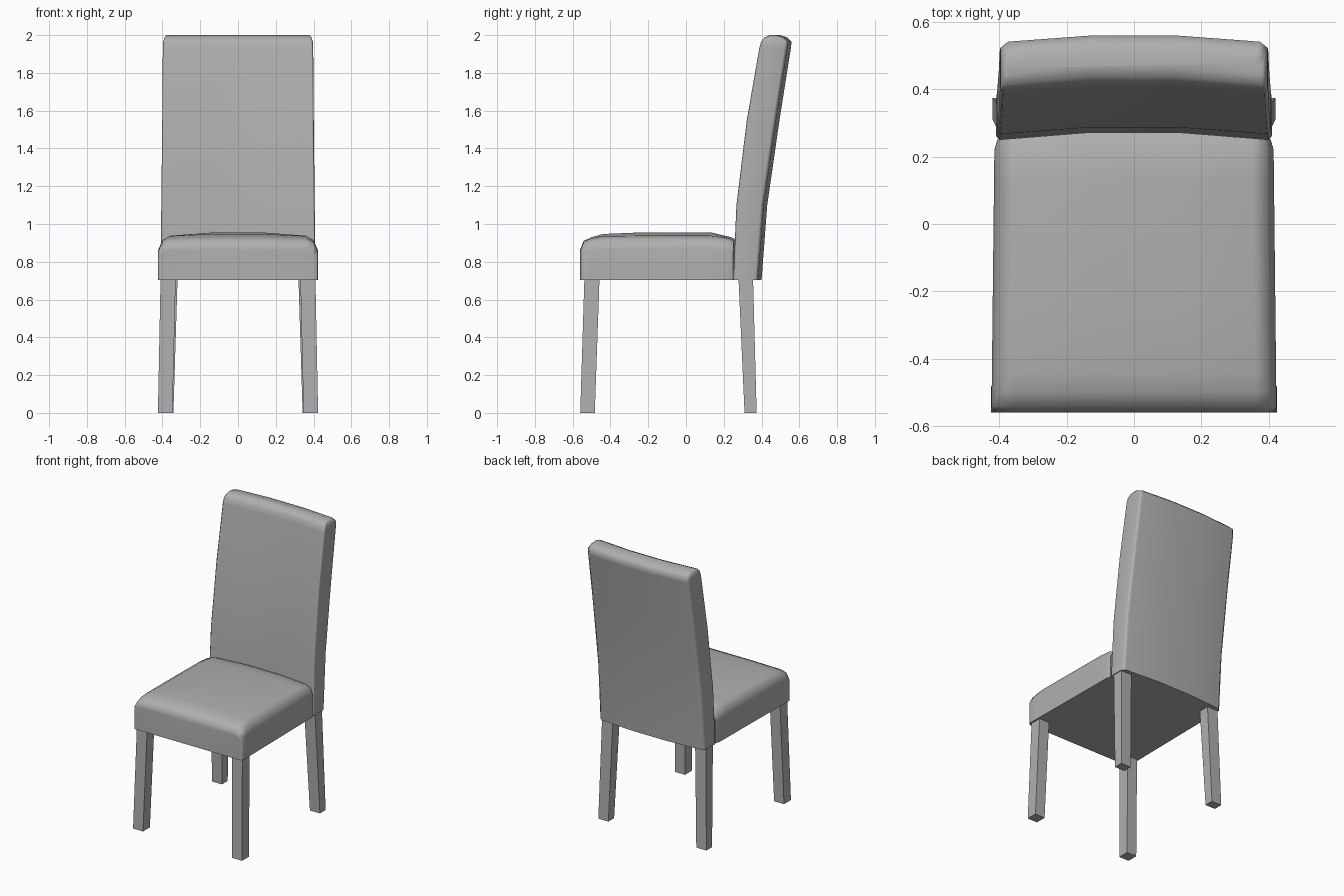
import bpy, math

if "Cube" in bpy.data.objects:
    bpy.data.objects.remove(bpy.data.objects["Cube"])

grey = bpy.data.materials.new("dark_grey")
grey.diffuse_color = (0.43, 0.43, 0.43, 1)
grey.use_nodes = True
grey.node_tree.nodes["Principled BSDF"].inputs["Base Color"].default_value = grey.diffuse_color


def make(name, verts, faces, smooth=None):
    me = bpy.data.meshes.new(name)
    me.from_pydata(verts, [], faces)
    me.materials.append(grey)
    ob = bpy.data.objects.new(name, me)
    bpy.context.collection.objects.link(ob)
    bpy.ops.object.select_all(action='DESELECT')
    ob.select_set(True)
    bpy.context.view_layer.objects.active = ob
    bpy.ops.object.mode_set(mode='EDIT')
    bpy.ops.mesh.select_all(action='SELECT')
    bpy.ops.mesh.normals_make_consistent(inside=False)
    bpy.ops.object.mode_set(mode='OBJECT')
    if smooth:
        bpy.ops.object.shade_smooth_by_angle(angle=math.radians(smooth))
        # Large panels stay flat, rounded borders shade softly
        ob.modifiers.new("soft_borders", 'WEIGHTED_NORMAL').keep_sharp = True
    return ob


def loft(name, rings, smooth=None):
    """Join equal-length vertex rings with quads and cap both ends."""
    n = len(rings[0])
    faces = [(r * n + i, r * n + (i + 1) % n, (r + 1) * n + (i + 1) % n, (r + 1) * n + i)
             for r in range(len(rings) - 1) for i in range(n)]
    faces += [tuple(range(n)), tuple(range((len(rings) - 1) * n, len(rings) * n))]
    return make(name, [v for ring in rings for v in ring], faces, smooth)


# Seat cushion: cross-sections from front to back, crowned on top
half = [(1.0, 0.09), (0.95, 0.04), (0.85, 0.017), (0.32, 0.0)]   # share of width, drop
columns = [(-u, d) for u, d in half] + [(u, d) for u, d in reversed(half)]
stations = [(-0.56, 0.09, 0.012), (-0.543, 0.045, 0), (-0.50, 0.025, 0), (-0.44, 0.008, 0),
            (-0.25, 0.0, 0), (0.13, 0.0, 0), (0.22, 0.025, 0), (0.25, 0.04, 0.008)]
rings = []
for y, dy, inset in stations:                   # y, drop, corner inset
    w = 0.423 - 0.009 * (y + 0.56) / 0.81 - inset
    bow = 0.022 * max(0, (y - 0.1) / 0.15)      # rear edge follows the curved back

    def y_at(u):
        return y + bow * min(1, (1 - abs(u)) / 0.68)
    top = [(u * w, y_at(u), 0.955 - math.hypot(d, dy)) for u, d in columns]
    bottom = [(u * w, y_at(u), 0.703) for u, d in reversed(columns)]
    rings.append(top + bottom)
loft("seat", rings, 65)

# Backrest: bowed section swept upward along a leaning curve
levels = [(0.703, 0.25, 0.382, 0.41), (1.1, 0.267, 0.412, 0.406), (1.55, 0.322, 0.477, 0.401),
          (1.93, 0.388, 0.537, 0.398), (1.965, 0.398, 0.541, 0.396),
          (1.987, 0.415, 0.518, 0.389), (2.0, 0.445, 0.48, 0.38)]  # z, front, back, half width
rings = []
for z, f, b, w in levels:
    right = [(0.13, f + 0.02), (w - 0.01, f), (w, f + 0.012),
             (w, b - 0.018), (w - 0.022, b), (0.13, b + 0.018)]
    rings.append([(x, y, z) for x, y in right] + [(-x, y, z) for x, y in reversed(right)])
loft("backrest", rings, 65)


# Legs: splayed square posts, given as (x0, x1, y0, y1) at foot and top
def rect(s, x0, x1, y0, y1, z):
    return [(s * x0, y0, z), (s * x1, y0, z), (s * x1, y1, z), (s * x0, y1, z)]


legs = {"front_leg": ((0.347, 0.424, -0.56, -0.483), (0.33, 0.41, -0.538, -0.458)),
        "rear_leg": ((0.342, 0.42, 0.31, 0.374), (0.32, 0.404, 0.278, 0.355))}
for name, (foot, top) in legs.items():
    for side, s in (("left", -1), ("right", 1)):
        loft(f"{name}_{side}", [rect(s, *foot, 0.0), rect(s, *top, 0.71)])
